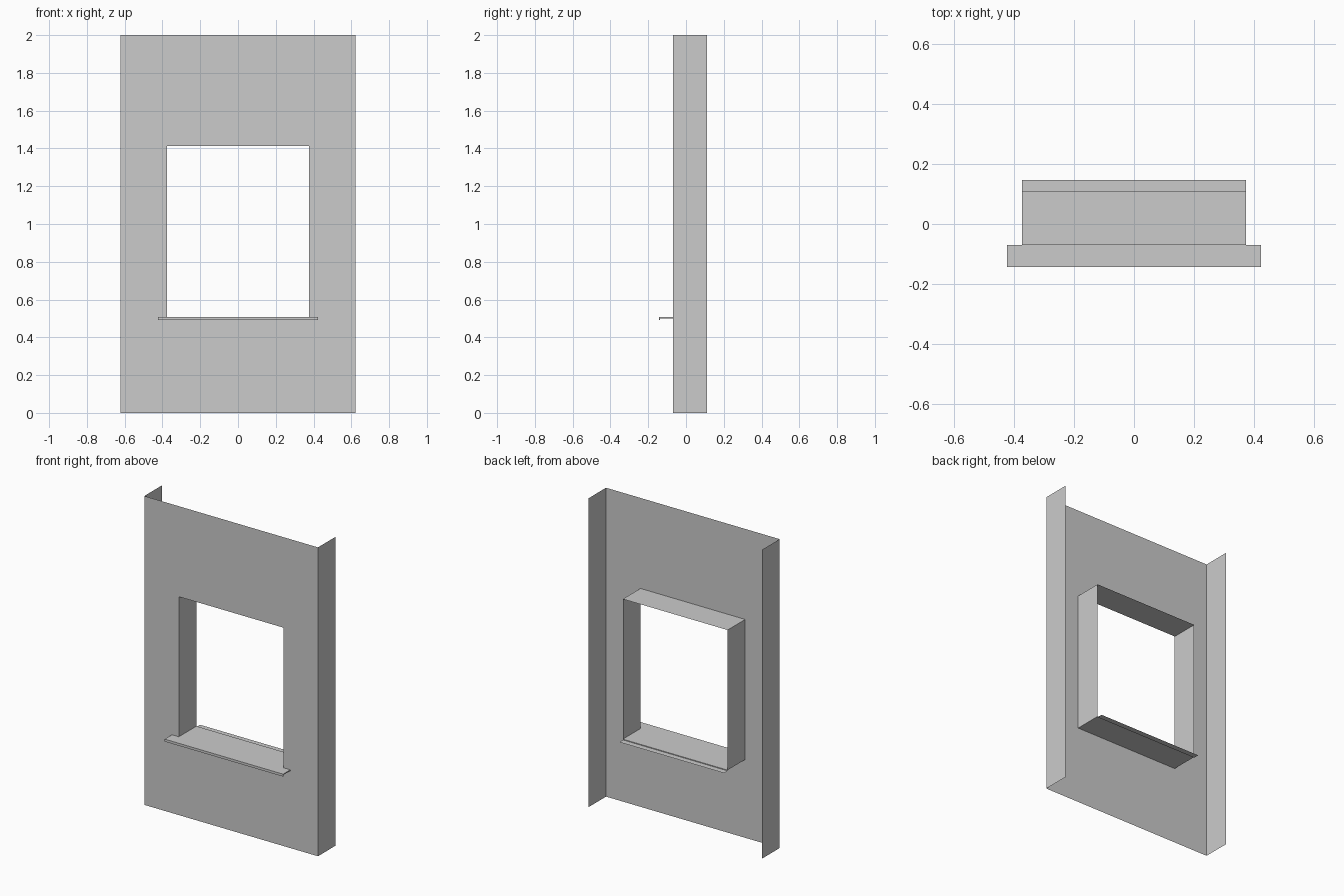
import bpy

if "Cube" in bpy.data.objects:
    bpy.data.objects.remove(bpy.data.objects["Cube"])

W, OW, SW = 0.622, 0.375, 0.424      # half widths: panel, opening, sill nose
Z0, Z1 = 0.507, 1.414                # opening bottom and top
YF, YB = -0.07, 0.11                 # front sheet and back edge of the returns


def make(name, verts, faces):
    me = bpy.data.meshes.new(name)
    me.from_pydata(verts, [], faces)
    ob = bpy.data.objects.new(name, me)
    bpy.context.collection.objects.link(ob)
    return ob


def strip(name, profile, half, closed=False):
    """Sweep a (y, z) profile along x from -half to half."""
    n = len(profile)
    verts = [(x, y, z) for x in (-half, half) for y, z in profile]
    faces = [(i, (i + 1) % n, n + (i + 1) % n, n + i)
             for i in range(n if closed else n - 1)]
    if closed:
        faces += [tuple(range(n))[::-1], tuple(range(n, 2 * n))]
    return make(name, verts, faces)


# front sheet with the window opening, as a ring of four quads
outer = [(-W, YF, 0), (W, YF, 0), (W, YF, 2), (-W, YF, 2)]
inner = [(-OW, YF, Z0), (OW, YF, Z0), (OW, YF, Z1), (-OW, YF, Z1)]
make("wall_sheet", outer + inner,
     [(i, (i + 1) % 4, 4 + (i + 1) % 4, 4 + i) for i in range(4)])

# side returns and window jambs
for side, s in (("left", -1), ("right", 1)):
    for part, x, lo, hi, flip in (("return", W, 0, 2, 1), ("jamb", OW, Z0, Z1, -1)):
        f = (0, 1, 2, 3) if s * flip > 0 else (3, 2, 1, 0)
        make(f"{side}_{part}", [(s * x, YF, lo), (s * x, YB, lo),
                                (s * x, YB, hi), (s * x, YF, hi)], [f])

# window head
strip("window_head", [(YF, Z1), (YB, Z1)], OW)

# sill board inside the opening with its small step and rear tongue
strip("window_sill", [(YB + 0.037, Z0 - 0.005), (YB, Z0 - 0.005), (YB, Z0), (YF, Z0)], OW)

# projecting sill nose with a drip lip
t = 0.006
strip("sill_nose", [(YF, Z0), (-0.144, Z0), (-0.144, 0.491), (-0.144 + t, 0.491),
                    (-0.144 + t, Z0 - t), (YF, Z0 - t)], SW, closed=True)
